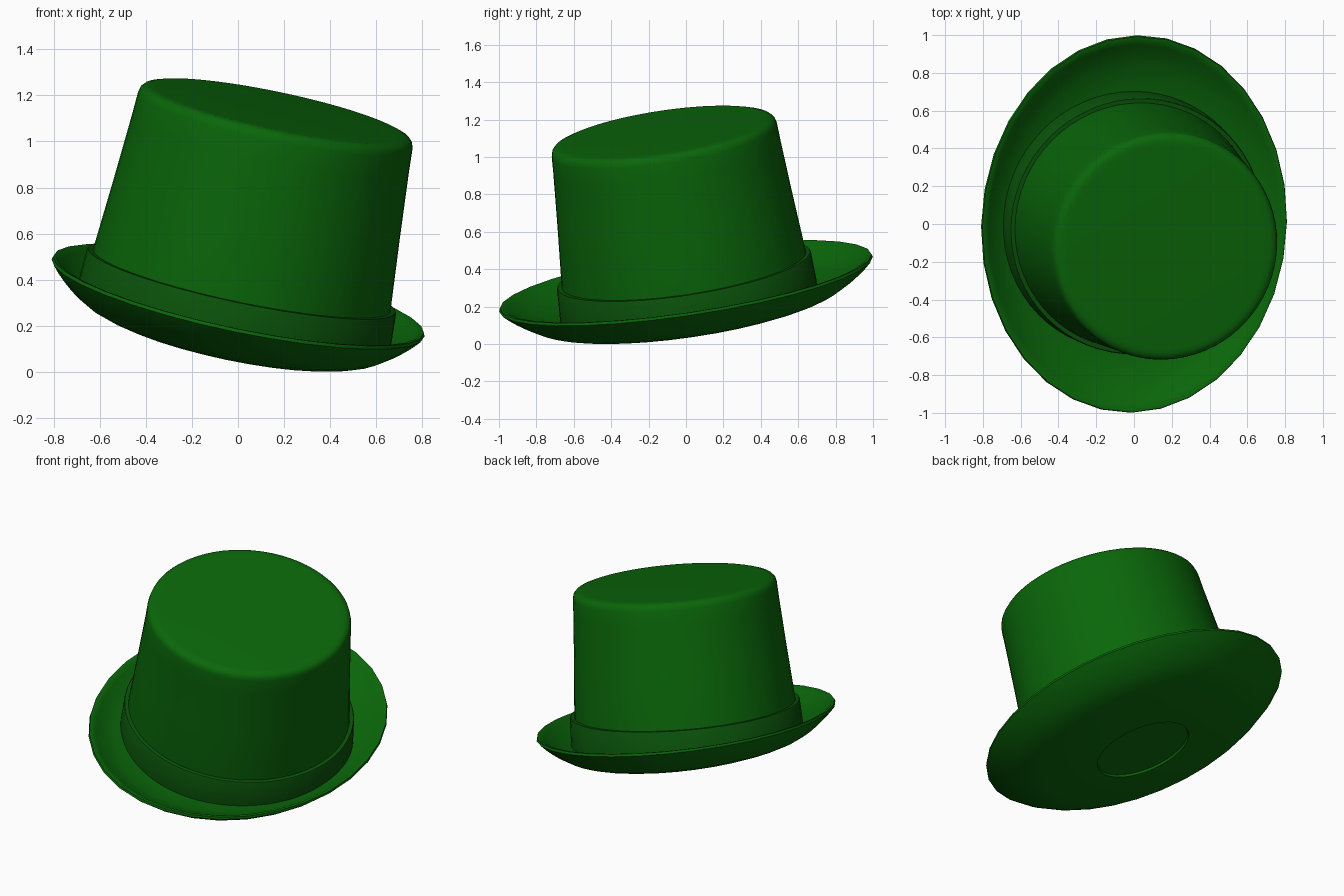
import bpy, bmesh, math
from mathutils import Vector, Matrix

if "Cube" in bpy.data.objects:
    bpy.data.objects.remove(bpy.data.objects["Cube"])


def material(name, color):
    m = bpy.data.materials.new(name)
    m.diffuse_color = color
    m.use_nodes = True
    m.node_tree.nodes["Principled BSDF"].inputs["Base Color"].default_value = m.diffuse_color
    return m


green = material("green_felt", (0.003, 0.135, 0.003, 1))
dark_green = material("dark_green_ribbon", (0.003, 0.085, 0.003, 1))

# Whole hat is tilted: its axis leans to +x and -y
axis = Vector((0.21, -0.15, 1)).normalized()
tilt = Matrix.Translation((0, 0, 0.32)) @ Vector((0, 0, 1)).rotation_difference(axis).to_matrix().to_4x4()


def lathe(name, profile, segs, mat, sx=1, sy=1, angle=40):
    """Revolve (radius, height) points; a zero radius closes to a pole."""
    bm = bmesh.new()
    rings = []
    for r, h in profile:
        n = 1 if r == 0 else segs
        rings.append([bm.verts.new((sx * r * math.cos(2 * math.pi * i / segs),
                                    sy * r * math.sin(2 * math.pi * i / segs), h))
                      for i in range(n)])
    for a, b in zip(rings, rings[1:]):
        for i in range(segs):
            j = (i + 1) % segs
            quad = [a[i % len(a)], a[j % len(a)], b[j % len(b)], b[i % len(b)]]
            bm.faces.new(list(dict.fromkeys(quad)))
    bmesh.ops.recalc_face_normals(bm, faces=bm.faces)
    bm.transform(tilt)
    me = bpy.data.meshes.new(name)
    bm.to_mesh(me)
    bm.free()
    ob = bpy.data.objects.new(name, me)
    bpy.context.collection.objects.link(ob)
    me.materials.append(mat)
    bpy.ops.object.select_all(action='DESELECT')
    ob.select_set(True)
    bpy.context.view_layer.objects.active = ob
    bpy.ops.object.shade_smooth_by_angle(angle=math.radians(angle))
    return ob


# Oval dished brim, with a shallow recess in the underside
lathe("brim", [(0, -0.203), (0.305, -0.203), (0.31, -0.216), (0.33, -0.216), (0.45, -0.207),
               (0.57, -0.192), (0.65, -0.18), (0.72, -0.165), (0.78, -0.147), (0.83, -0.124),
               (0.88, -0.095), (0.93, -0.06), (0.97, -0.028), (1, 0), (0.995, 0.014),
               (0.975, 0.012), (0.95, -0.006), (0.9, -0.038), (0.82, -0.075),
               (0.7, -0.1), (0.5, -0.12), (0, -0.13)],
      32, green, 0.827, 1.01, 50)

# Hat band around the crown base
lathe("hat_band", [(0.60, -0.106), (0.695, -0.106), (0.686, 0.074), (0.682, 0.08), (0.64, 0.08)],
      64, dark_green)

# Tapered crown with a rounded top edge
lathe("crown", [(0.66, -0.1), (0.66, 0.08), (0.635, 0.4), (0.614, 0.7), (0.609, 0.795),
                (0.603, 0.818), (0.59, 0.832), (0.568, 0.839), (0.54, 0.84), (0, 0.84)], 64, green)

# Settle the lowest point on the ground
obs = list(bpy.context.collection.objects)
low = min(v.co.z for o in obs for v in o.data.vertices)
for o in obs:
    o.data.transform(Matrix.Translation((0, 0, -low)))
